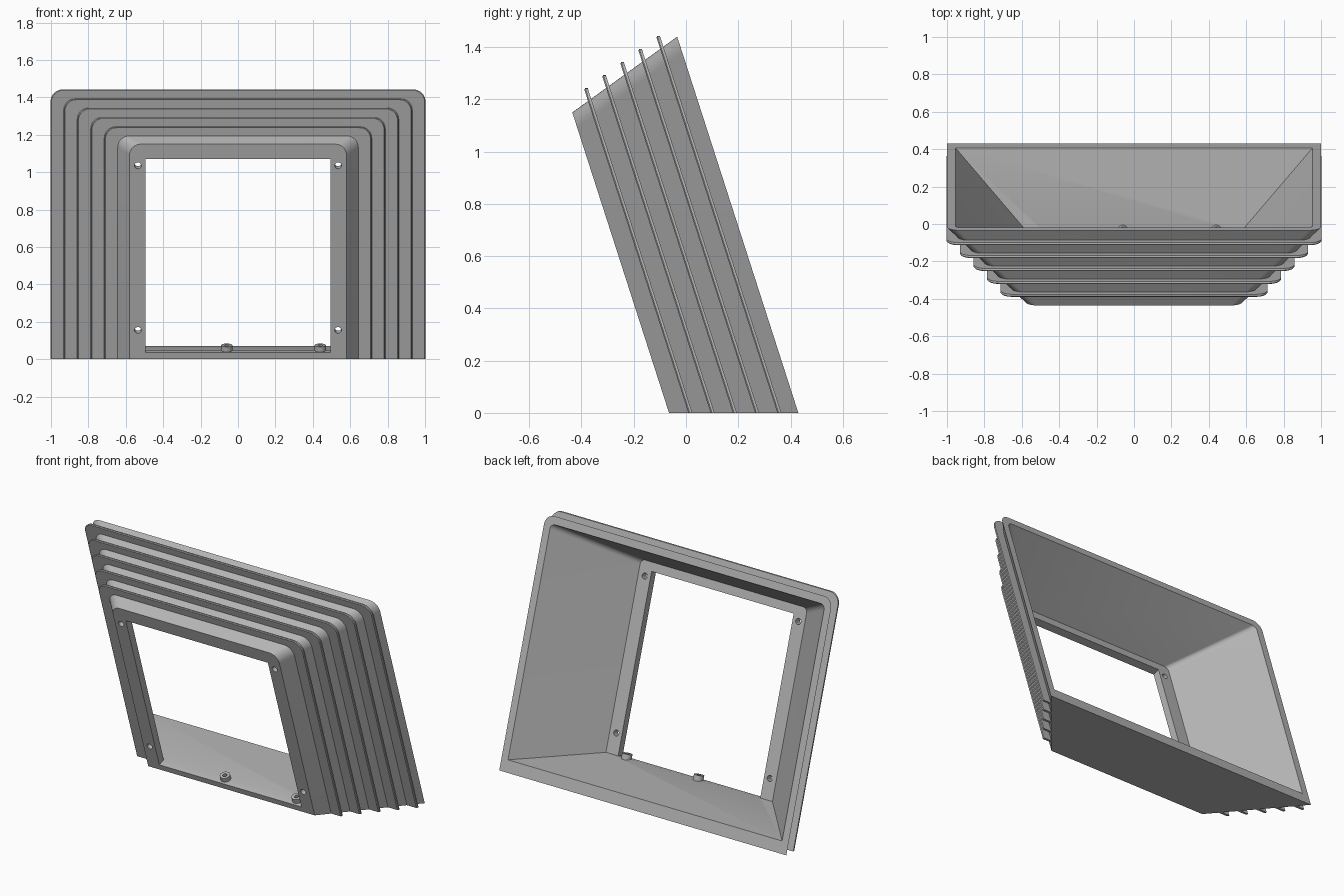
import bpy, bmesh, math
from mathutils import Vector, Matrix

if "Cube" in bpy.data.objects:
    bpy.data.objects.remove(bpy.data.objects["Cube"])

K = 0.322                      # backward lean: y shrinks by K per unit of height
NORMAL = Vector((0, 1, K)).normalized()
UP = Vector((0, -K, 1)).normalized()

grey = bpy.data.materials.new("mid_grey")
grey.diffuse_color = (0.46, 0.46, 0.46, 1)
grey.use_nodes = True
grey.node_tree.nodes["Principled BSDF"].inputs["Base Color"].default_value = grey.diffuse_color


def lerp(a, b, t):
    return a + (b - a) * t


def arch(half, top, radius, bottom=0.0, steps=8):
    """Outline with square lower corners and rounded upper corners."""
    pts = [(half, bottom)]
    for side, start in ((1, 0), (-1, 90)):
        for i in range(steps + 1):
            a = math.radians(start + 90 * i / steps)
            pts.append((side * (half - radius) + radius * math.cos(a),
                        top - radius + radius * math.sin(a)))
    return pts + [(-half, bottom)]


def lean(pts, y0):
    return [Vector((x, y0 - K * z, z)) for x, z in pts]


def make(name, rings, cap=True, closed=True, loop_rings=False):
    """Skin a series of equal-length rings."""
    bm = bmesh.new()
    rows = [[bm.verts.new(p) for p in r] for r in rings]
    n = len(rows[0])
    pairs = list(zip(rows, rows[1:])) + ([(rows[-1], rows[0])] if loop_rings else [])
    for a, b in pairs:
        for i in range(n if closed else n - 1):
            j = (i + 1) % n
            bm.faces.new((a[i], a[j], b[j], b[i]))
    if cap:
        bm.faces.new(rows[0][::-1])
        bm.faces.new(rows[-1])
    if loop_rings:             # close the two feet of an open band
        bm.faces.new([r[0] for r in rows])
        bm.faces.new([r[-1] for r in rows])
    bmesh.ops.recalc_face_normals(bm, faces=bm.faces)
    me = bpy.data.meshes.new(name)
    bm.to_mesh(me)
    bm.free()
    me.materials.append(grey)
    ob = bpy.data.objects.new(name, me)
    bpy.context.collection.objects.link(ob)
    return ob


def activate(ob):
    bpy.ops.object.select_all(action='DESELECT')
    ob.select_set(True)
    bpy.context.view_layer.objects.active = ob


def cut(ob, cutter):
    activate(ob)
    m = ob.modifiers.new("cut", 'BOOLEAN')
    m.operation, m.solver, m.object = 'DIFFERENCE', 'EXACT', cutter
    bpy.ops.object.modifier_apply(modifier=m.name)
    bpy.data.objects.remove(cutter)


def smooth(ob):
    activate(ob)
    bpy.ops.object.shade_smooth_by_angle(angle=math.radians(30))


def circle(center, axis, r, n=20):
    q = axis.to_track_quat('Z', 'Y')
    return [center + q @ Vector((r * math.cos(2 * math.pi * i / n),
                                 r * math.sin(2 * math.pi * i / n), 0)) for i in range(n)]


def body_size(t):              # half width, top height, depth offset
    return lerp(0.58, 1.0, t), lerp(1.15, 1.44, t), lerp(-0.065, 0.43, t)


def outer(t):
    h, top, y = body_size(t)
    return lean(arch(h, top, 0.06), y)


def inner(t):
    s = (t - 0.1) / 0.9
    return lean(arch(lerp(0.58, 0.955, s), lerp(1.135, 1.395, s), 0.03,
                     lerp(0.05, 0.07, s)), body_size(t)[2])


# flared hollow housing
housing = make("housing", [outer(0), outer(1)])
cut(housing, make("cavity_cutter", [inner(0.1), inner(1.1)]))

# front window, cut square to the leaning face
window = lean([(0.495, 0.035), (0.495, 1.07), (-0.495, 1.07), (-0.495, 0.035)], -0.065)
cut(housing, make("window_cutter", [[p + NORMAL * d for p in window] for d in (-0.05, 0.085)]))

# four screw holes in the front plate
for x in (-0.535, 0.535):
    for z in (0.155, 1.035):
        c = Vector((x, -0.065 - K * z, z))
        cut(housing, make("hole_cutter", [circle(c + NORMAL * d, NORMAL, 0.018)
                                          for d in (-0.05, 0.085)]))
smooth(housing)

# five cooling-style fins wrapping the sides and top
for i in range(5):
    t = 0.165 + 0.172 * i
    h, top, y = body_size(t)
    big, small = arch(h + 0.064, top + 0.045, 0.065), arch(h - 0.012, top - 0.012, 0.055)
    trim = arch(h + 0.059, top + 0.040, 0.06)
    w = 0.0075
    fin = make(f"fin_{i + 1}",
               [lean(small, y - w), lean(trim, y - w), lean(big, y - w + 0.005),
                lean(big, y + w), lean(small, y + w)],
               cap=False, closed=False, loop_rings=True)
    smooth(fin)

# two small screw bosses on the lower sill
for name, x in (("boss_middle", -0.06), ("boss_side", 0.44)):
    base = Vector((x, -0.032, 0.035))
    tip = base + UP * 0.042
    boss = make(name, [circle(base, UP, 0.03), circle(tip, UP, 0.03),
                       circle(tip, UP, 0.013), circle(tip - UP * 0.03, UP, 0.013)])
    smooth(boss)
